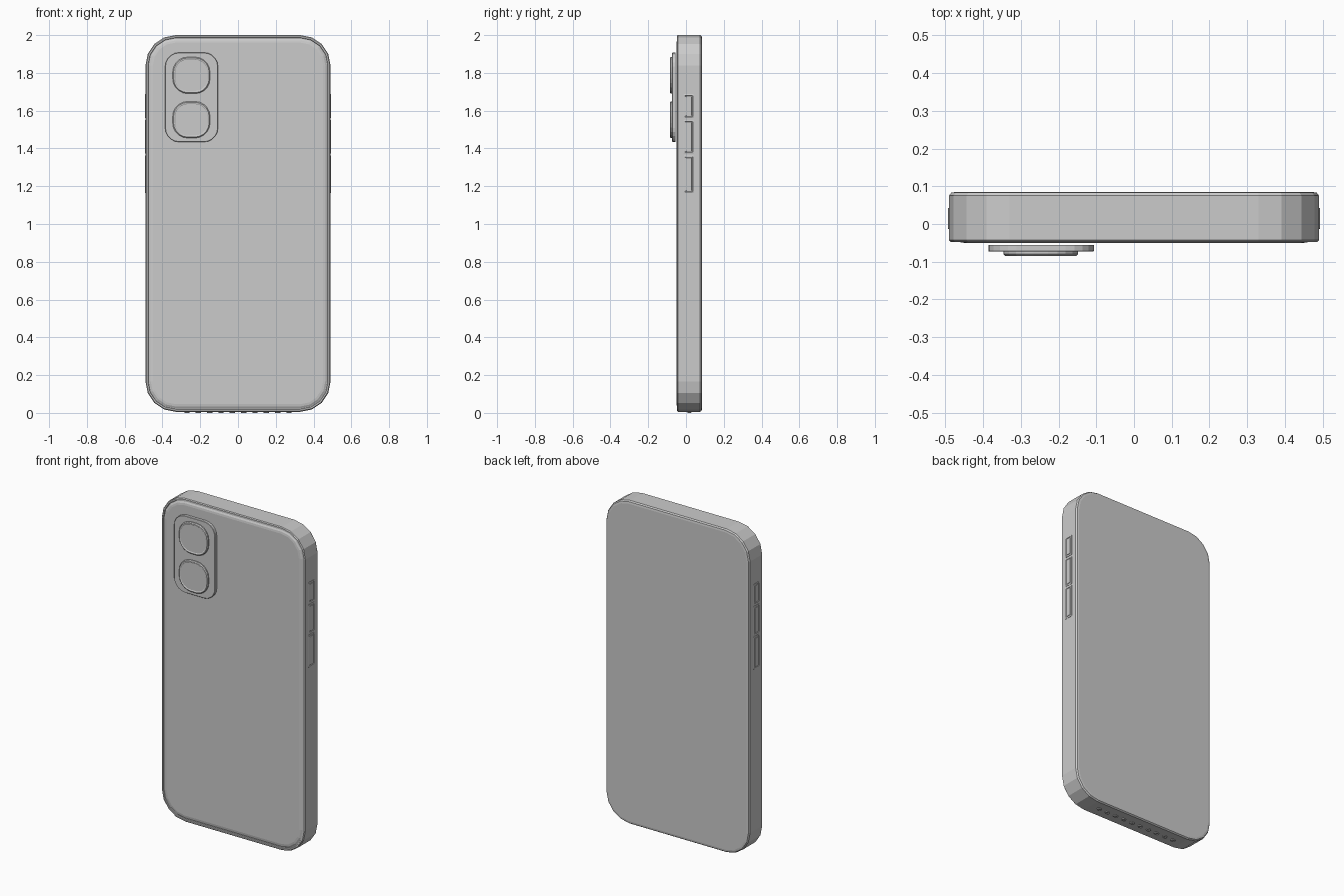
import bpy, bmesh, math
from mathutils import Vector

if "Cube" in bpy.data.objects:
    bpy.data.objects.remove(bpy.data.objects["Cube"])


def outline(w, h, r, seg):
    """Rounded rectangle, counter-clockwise, centred on the origin."""
    pts = []
    for i, (sx, sy) in enumerate(((1, 1), (-1, 1), (-1, -1), (1, -1))):
        for k in range(seg + 1):
            a = math.pi / 2 * (i + k / seg)
            pts.append((sx * (w / 2 - r) + r * math.cos(a),
                        sy * (h / 2 - r) + r * math.sin(a)))
    return pts


def loft(name, w, h, r, seg, rings, place):
    """Capped loft of rounded rectangles; rings are (inset, depth)."""
    bm = bmesh.new()
    loops = []
    for inset, d in rings:
        pts = outline(w - 2 * inset, h - 2 * inset, max(r - inset, 0.002), seg)
        loops.append([bm.verts.new(place(u, v, d)) for u, v in pts])
    n = len(loops[0])
    for a, b in zip(loops, loops[1:]):
        for i in range(n):
            j = (i + 1) % n
            bm.faces.new((a[i], a[j], b[j], b[i]))
    bm.faces.new(loops[0])
    bm.faces.new(loops[-1])
    bmesh.ops.recalc_face_normals(bm, faces=bm.faces)
    mesh = bpy.data.meshes.new(name)
    bm.to_mesh(mesh)
    bm.free()
    obj = bpy.data.objects.new(name, mesh)
    bpy.context.collection.objects.link(obj)
    return obj


def facing_front(x, z):
    return lambda u, v, d: Vector((x + u, d, z + v))


# Body: flat screen at the back (+y), grooved rim round the front panel (-y)
loft("body", 0.98, 1.994, 0.16, 4,
     [(0.018, 0.085), (0.006, 0.083), (0, 0.075), (0, -0.043), (0.005, -0.048),
      (0.013, -0.048), (0.015, -0.043), (0.019, -0.043), (0.028, -0.048),
      (0.04, -0.05)],
     facing_front(0, 1.003))

# Camera plate
loft("camera_plate", 0.28, 0.474, 0.075, 5,
     [(0, -0.055), (0, -0.071), (0.002, -0.073)], facing_front(-0.246, 1.671))

# Two lenses with a thin raised lip
for i, z in enumerate((1.787, 1.552)):
    loft(f"camera_lens_{i + 1}", 0.198, 0.194, 0.08, 5,
         [(0, -0.071), (0, -0.08), (0.005, -0.085), (0.011, -0.085),
          (0.014, -0.083)], facing_front(-0.247, z))

# Side buttons, the same three on both sides
for side, s in (("right", 1), ("left", -1)):
    for i, (z0, z1) in enumerate(((1.56, 1.687), (1.372, 1.55), (1.163, 1.363))):
        zc = (z0 + z1) / 2
        loft(f"{side}_button_{i + 1}", 0.056, z1 - z0, 0.003, 1,
             [(0, 0.484), (0, 0.492), (0.003, 0.493), (0.007, 0.493),
              (0.009, 0.4905), (0.012, 0.4905), (0.013, 0.493)],
             lambda u, v, d, s=s, zc=zc: Vector((s * d, 0.015 + u, zc + v)))

# Row of speaker slots along the bottom edge
for i in range(10):
    x = -0.27 + 0.06 * i
    loft(f"speaker_slot_{i + 1}", 0.028, 0.02, 0.009, 3,
         [(0, 0.012), (0, 0.001), (0.001, 0), (0.003, 0), (0.004, 0.004)],
         lambda u, v, d, x=x: Vector((x + u, 0.018 + v, d)))
